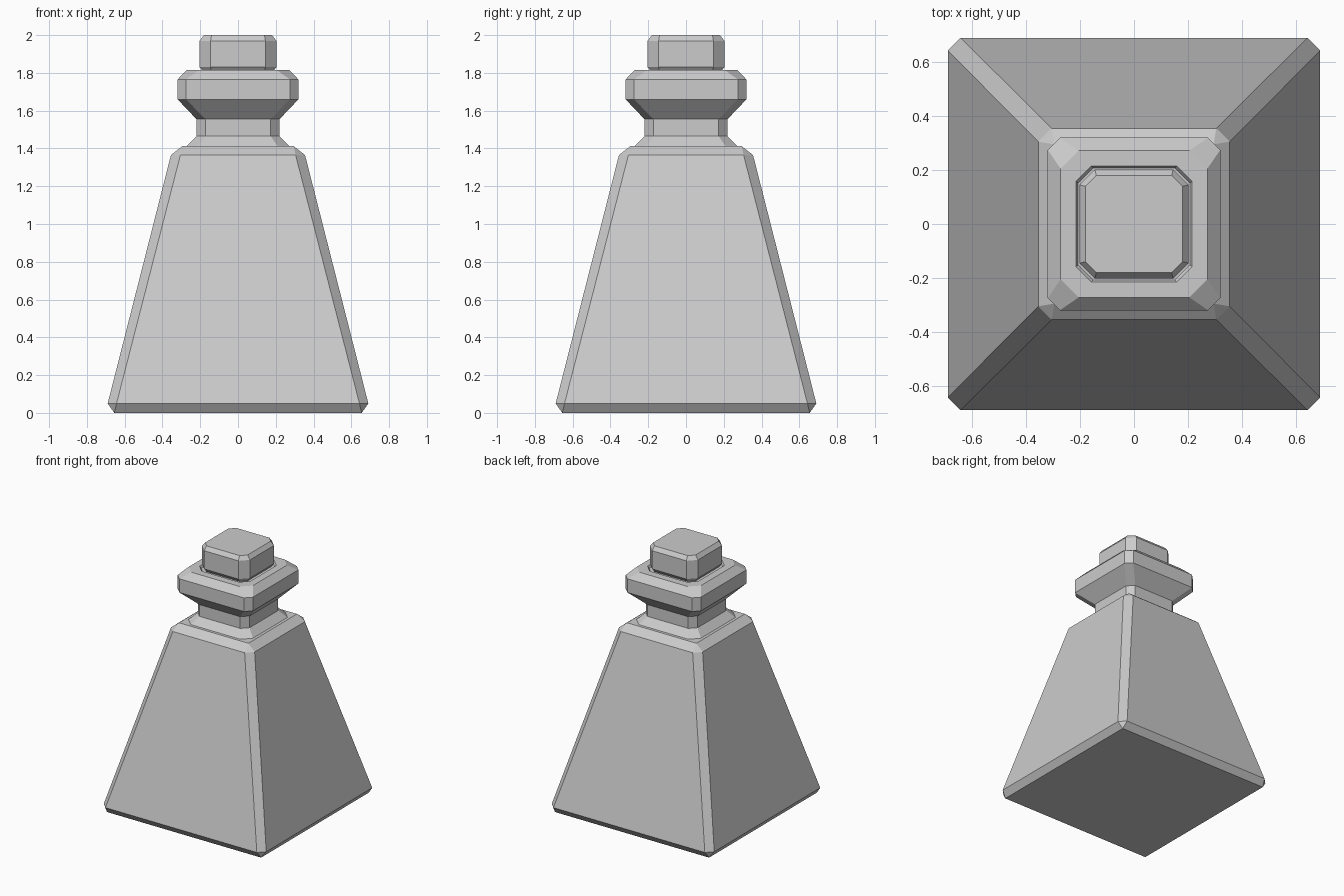
import bpy, bmesh

if "Cube" in bpy.data.objects:
    bpy.data.objects.remove(bpy.data.objects["Cube"])


def loft(name, sections):
    """Stack chamfered squares given as (z, half width, half length of flat side)."""
    bm = bmesh.new()
    rings = []
    for z, h, f in sections:
        pts = [(h, -f), (h, f), (f, h), (-f, h), (-h, f), (-h, -f), (-f, -h), (f, -h)]
        rings.append([bm.verts.new((x, y, z)) for x, y in pts])
    for a, b in zip(rings, rings[1:]):
        for i in range(8):
            j = (i + 1) % 8
            bm.faces.new((a[i], a[j], b[j], b[i]))
    bm.faces.new(rings[0][::-1])
    bm.faces.new(rings[-1])
    # sharp square ends collapse their zero-length chamfers
    bmesh.ops.remove_doubles(bm, verts=bm.verts, dist=0.0005)
    bmesh.ops.recalc_face_normals(bm, faces=bm.faces)
    mesh = bpy.data.meshes.new(name)
    bm.to_mesh(mesh)
    bm.free()
    obj = bpy.data.objects.new(name, mesh)
    bpy.context.collection.objects.link(obj)
    return obj


# Tapered bottle body with bevelled edges
loft("bottle_body", [
    (0.0, 0.655, 0.655), (0.05, 0.69, 0.643),
    (1.365, 0.355, 0.305), (1.412, 0.295, 0.295)])

# Neck flaring into the rim, with a shallow recess for the stopper
loft("neck_and_rim", [
    (1.405, 0.28, 0.215), (1.465, 0.22, 0.173), (1.555, 0.22, 0.173),
    (1.66, 0.32, 0.275), (1.765, 0.32, 0.275), (1.815, 0.272, 0.205),
    (1.815, 0.215, 0.158), (1.80, 0.207, 0.152)])

# Stopper
loft("stopper", [
    (1.801, 0.18, 0.14), (1.83, 0.203, 0.145),
    (1.97, 0.203, 0.145), (2.0, 0.18, 0.14)])
